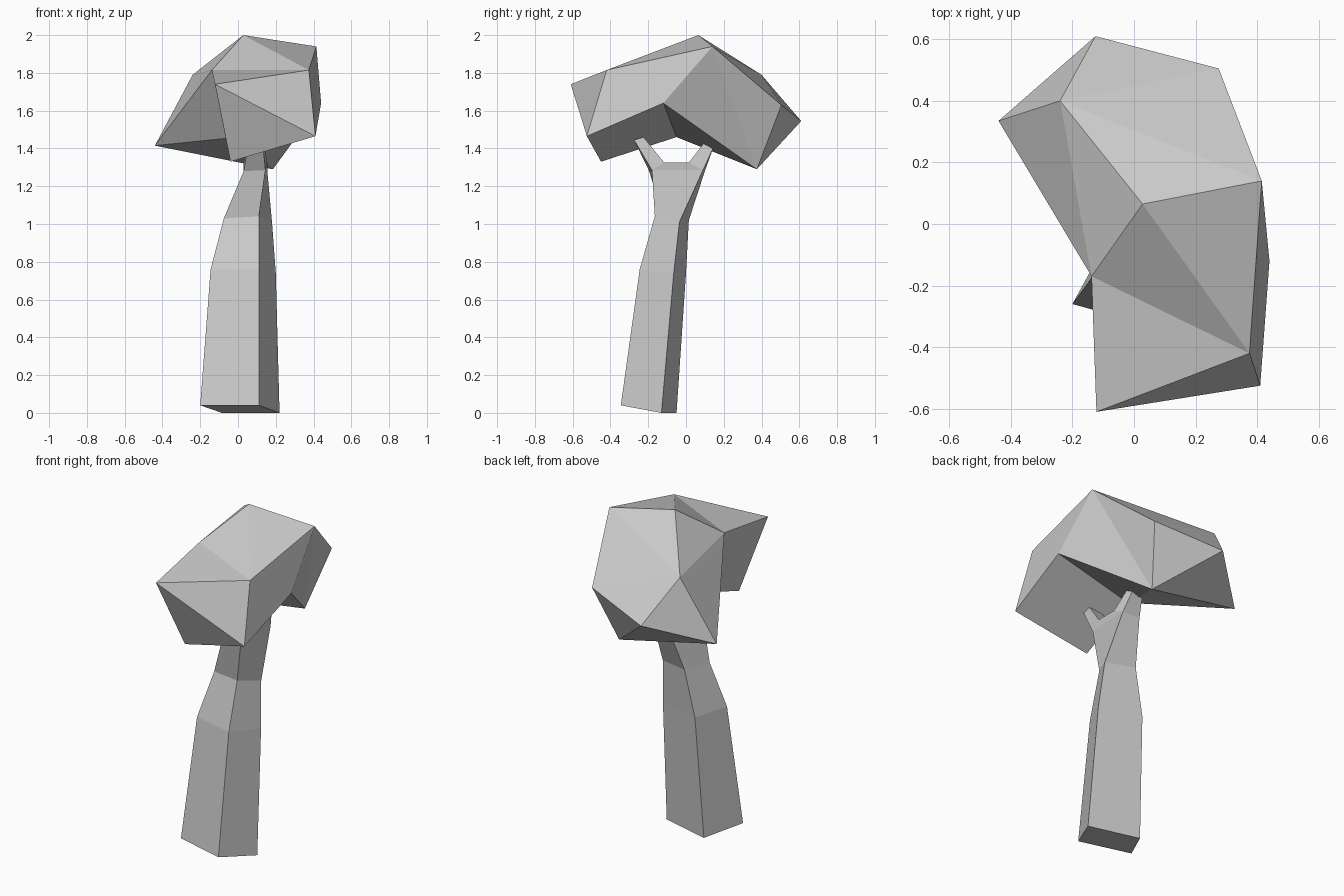
import bpy
import bmesh

old = bpy.data.objects.get("Cube")
if old:
    bpy.data.objects.remove(old, do_unlink=True)

# One plain grey for the whole tree
GREY = (0.6, 0.6, 0.6, 1.0)
grey = bpy.data.materials.new("light_grey")
grey.use_nodes = True
grey.diffuse_color = GREY
grey.node_tree.nodes["Principled BSDF"].inputs["Base Color"].default_value = GREY


def finish(name, bm):
    """Turn a bmesh into a flat-shaded object."""
    bmesh.ops.recalc_face_normals(bm, faces=bm.faces[:])
    mesh = bpy.data.meshes.new(name)
    bm.to_mesh(mesh)
    bm.free()
    mesh.materials.append(grey)
    obj = bpy.data.objects.new(name, mesh)
    bpy.context.collection.objects.link(obj)
    return obj


def bridge(bm, lower, upper):
    """Join two four-cornered rings with side faces."""
    for i in range(4):
        j = (i + 1) % 4
        bm.faces.new((lower[i], lower[j], upper[j], upper[i]))


# Canopy: a faceted bent block, hollowed underneath at N
corners = {
    "A": (-0.125, 0.61, 1.545), "B": (-0.44, 0.335, 1.415),
    "C": (-0.24, 0.40, 1.79), "D": (0.275, 0.505, 1.63),
    "E": (0.415, 0.14, 1.94), "F": (0.028, 0.065, 2.0),
    "G": (-0.138, -0.17, 1.815), "H": (0.375, -0.42, 1.815),
    "I": (-0.122, -0.61, 1.74), "J": (0.41, -0.525, 1.465),
    "K": (0.44, -0.12, 1.64), "L": (-0.04, -0.45, 1.33),
    "M": (0.185, 0.375, 1.29), "N": (0.0, -0.05, 1.46),
}
top = "FCE CDE CAD CBA CGB CFG FHG FEH GHI"
sides = "IHJ IJL GIL GLN GNB BMA AMD DME EMK HEKJ"
under = "BNM KMN KNLJ"

bm = bmesh.new()
verts = {key: bm.verts.new(co) for key, co in corners.items()}
for face in f"{top} {sides} {under}".split():
    bm.faces.new([verts[key] for key in face])
finish("canopy", bm)

# Trunk: leaning four-sided rings, each listed front-left, back-left, back-right, front-right
rings = [
    [(0.11, -0.345, 0.04), (0.22, -0.13, 0), (-0.085, -0.05, 0), (-0.2, -0.26, 0.04)],
    [(0.11, -0.245, 0.76), (0.2, -0.065, 0.74), (-0.06, 0.0, 0.74), (-0.145, -0.185, 0.76)],
    [(0.11, -0.165, 1.04), (0.18, -0.035, 1.01), (0, 0.015, 1.02), (-0.075, -0.12, 1.03)],
    [(0.145, -0.18, 1.285), (0.155, 0.09, 1.285), (0.045, 0.1, 1.28), (0.03, -0.195, 1.28)],
]
bm = bmesh.new()
loops = [[bm.verts.new(co) for co in ring] for ring in rings]
bm.faces.new(loops[0])
for lower, upper in zip(loops, loops[1:]):
    bridge(bm, lower, upper)

# Fork: a flat saddle between two short branches
front_l, back_l, back_r, front_r = loops[-1]
saddle = [bm.verts.new((x, y, 1.325)) for x, y in
          ((0.155, -0.115), (0.155, 0.015), (0.04, 0.015), (0.03, -0.115))]
bm.faces.new(saddle)
bm.faces.new((front_l, back_l, saddle[1], saddle[0]))
bm.faces.new((front_r, back_r, saddle[2], saddle[3]))


def branch(base, outer, inner):
    """Taper a branch from its base ring to a small closed tip."""
    tip = [bm.verts.new((x, *yz)) for x, yz in
           ((0.13, outer), (0.13, inner), (0.06, inner), (0.06, outer))]
    for i in (0, 1, 2, 3):
        if i in (0, 1, 2, 3):
            j = (i + 1) % 4
            bm.faces.new((base[i], base[j], tip[j], tip[i]))
    bm.faces.new(tip)


branch((front_l, saddle[0], saddle[3], front_r), (-0.275, 1.445), (-0.225, 1.46))
branch((back_l, saddle[1], saddle[2], back_r), (0.145, 1.405), (0.1, 1.435))
finish("trunk", bm)
